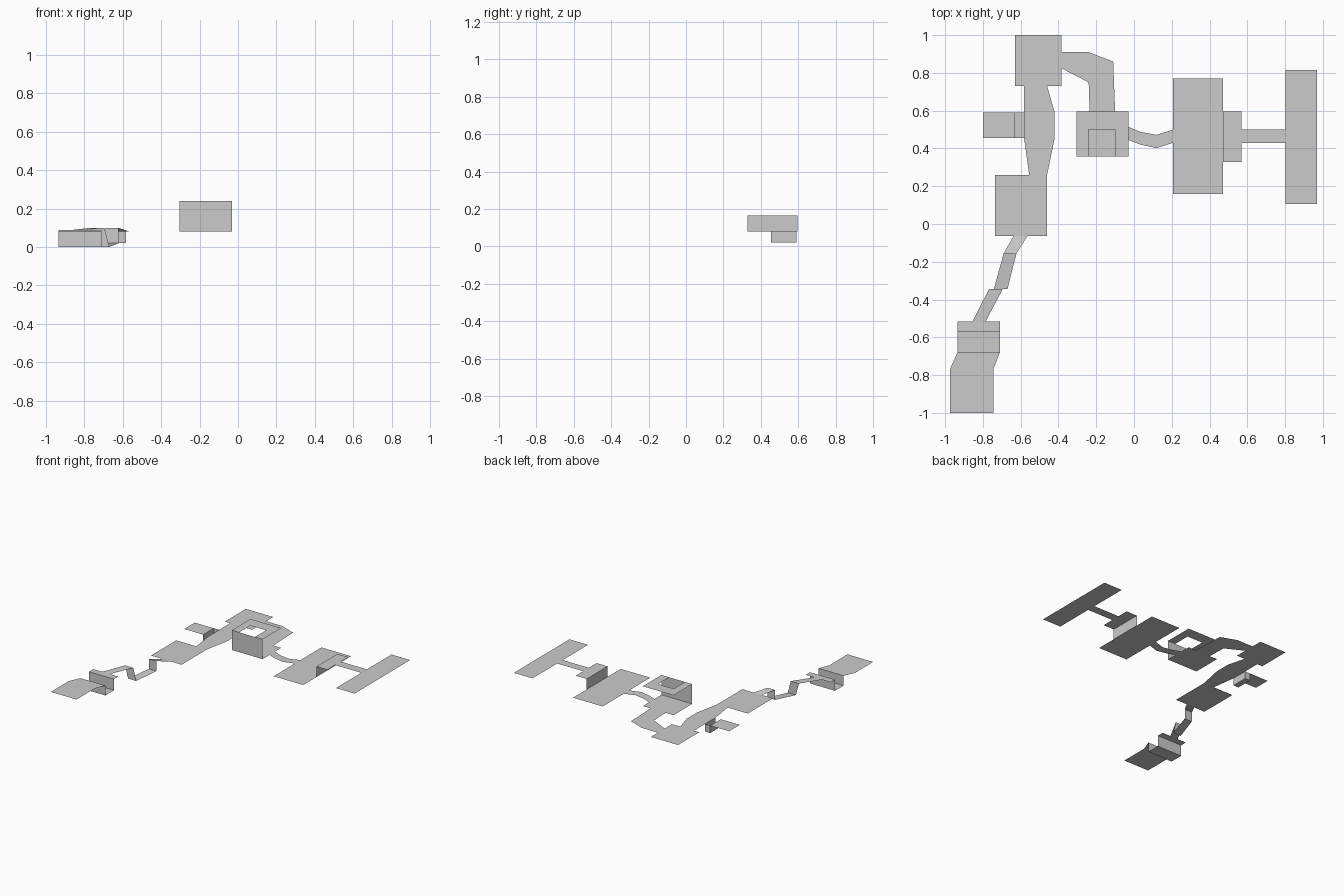
import bpy

if "Cube" in bpy.data.objects:
    bpy.data.objects.remove(bpy.data.objects["Cube"])


def mesh(name, polys):
    """Object made of thin polygons, each a list of 3D points (shared points are merged)."""
    verts, index, faces = [], {}, []
    for poly in polys:
        face = []
        for p in poly:
            p = tuple(round(c, 4) for c in p)
            if p not in index:
                index[p] = len(verts)
                verts.append(p)
            face.append(index[p])
        faces.append(face)
    me = bpy.data.meshes.new(name)
    me.from_pydata(verts, [], faces)
    ob = bpy.data.objects.new(name, me)
    bpy.context.collection.objects.link(ob)
    return ob


def floor(x0, x1, y0, y1, z):
    return [(x0, y0, z), (x1, y0, z), (x1, y1, z), (x0, y1, z)]


def wall_x(x, y0, y1, z0, z1):
    return [(x, y0, z0), (x, y1, z0), (x, y1, z1), (x, y0, z1)]


def wall_y(y, x0, x1, z0, z1):
    return [(x0, y, z0), (x1, y, z0), (x1, y, z1), (x0, y, z1)]


def ribbon(rungs):
    """Strip of quads between successive left/right point pairs."""
    return [[a[0], a[1], b[1], b[0]] for a, b in zip(rungs, rungs[1:])]


Z = 0.08

# Start platform, narrowing shift, sunken step and raised ledge
mesh("start_platform", ribbon([
    ((x0, y, z), (x1, y, z)) for x0, x1, y, z in [
        (-.975, -.745, -1.0, Z), (-.975, -.745, -.77, Z),
        (-.935, -.71, -.68, Z), (-.935, -.71, -.68, 0),
        (-.935, -.71, -.57, 0), (-.935, -.71, -.57, .09),
        (-.935, -.71, -.515, .09)]]))

# Narrow stepped path up to the second platform
mesh("stepped_path", ribbon([
    ((x0, y, z), (x1, y, z)) for x0, x1, y, z in [
        (-.855, -.785, -.515, .09), (-.768, -.695, -.345, .10),
        (-.742, -.67, -.345, 0), (-.69, -.622, -.155, .02),
        (-.69, -.622, -.155, .10), (-.637, -.563, -.063, Z)]]))

mesh("second_platform", [floor(-.735, -.46, -.063, .26, Z)])

# Walkway with bulging right side
mesh("walkway", ribbon([
    ((x0, y, Z), (x1, y, Z)) for x0, x1, y in [
        (-.555, -.46, .26), (-.582, -.42, .455),
        (-.582, -.42, .59), (-.582, -.46, .73)]]))

# Side platform reached through a sunken step
mesh("side_platform", [
    floor(-.80, -.63, .455, .59, Z), wall_x(-.63, .455, .59, .02, Z),
    floor(-.63, -.582, .455, .59, .02), wall_x(-.582, .455, .59, .02, Z),
    wall_y(.59, -.63, -.582, .02, Z)])

mesh("back_platform", [floor(-.63, -.385, .73, 1.0, Z)])

# Bent corridor to the gallery
mesh("bent_corridor", ribbon([
    ((-.385, .91, Z), (-.385, .825, Z)), ((-.24, .91, Z), (-.24, .75, Z)),
    ((-.11, .86, Z), (-.24, .75, Z)), ((-.10, .595, Z), (-.235, .595, Z))][:2])
    + [[(-.24, .91, Z), (-.11, .86, Z), (-.24, .75, Z)],
       [(-.11, .86, Z), (-.10, .595, Z), (-.235, .595, Z), (-.24, .75, Z)]])

# Gallery: lower floor, front wall and U-shaped upper deck
mesh("gallery_floor", [floor(-.305, -.03, .357, .595, Z)])
mesh("gallery_wall", [wall_y(.357, -.305, -.03, Z, .24)])
mesh("gallery_deck", [
    floor(-.305, -.24, .357, .595, .24), floor(-.10, -.03, .357, .595, .24),
    floor(-.24, -.10, .50, .595, .24)])

# Sagging bridge to the large platform
mesh("curved_bridge", ribbon([
    ((x, y0, Z), (x, y1, Z)) for x, y0, y1 in [
        (-.03, .445, .515), (.035, .42, .487), (.12, .402, .472), (.207, .43, .50)]]))

mesh("large_platform", [floor(.207, .472, .16, .77, Z)])

# Raised landing, link and end platform
mesh("raised_landing", [
    wall_x(.472, .328, .595, Z, .165), floor(.472, .57, .328, .595, .165)])
mesh("end_link", [floor(.57, .803, .428, .50, .165)])
mesh("end_platform", [floor(.803, .97, .105, .815, .165)])
